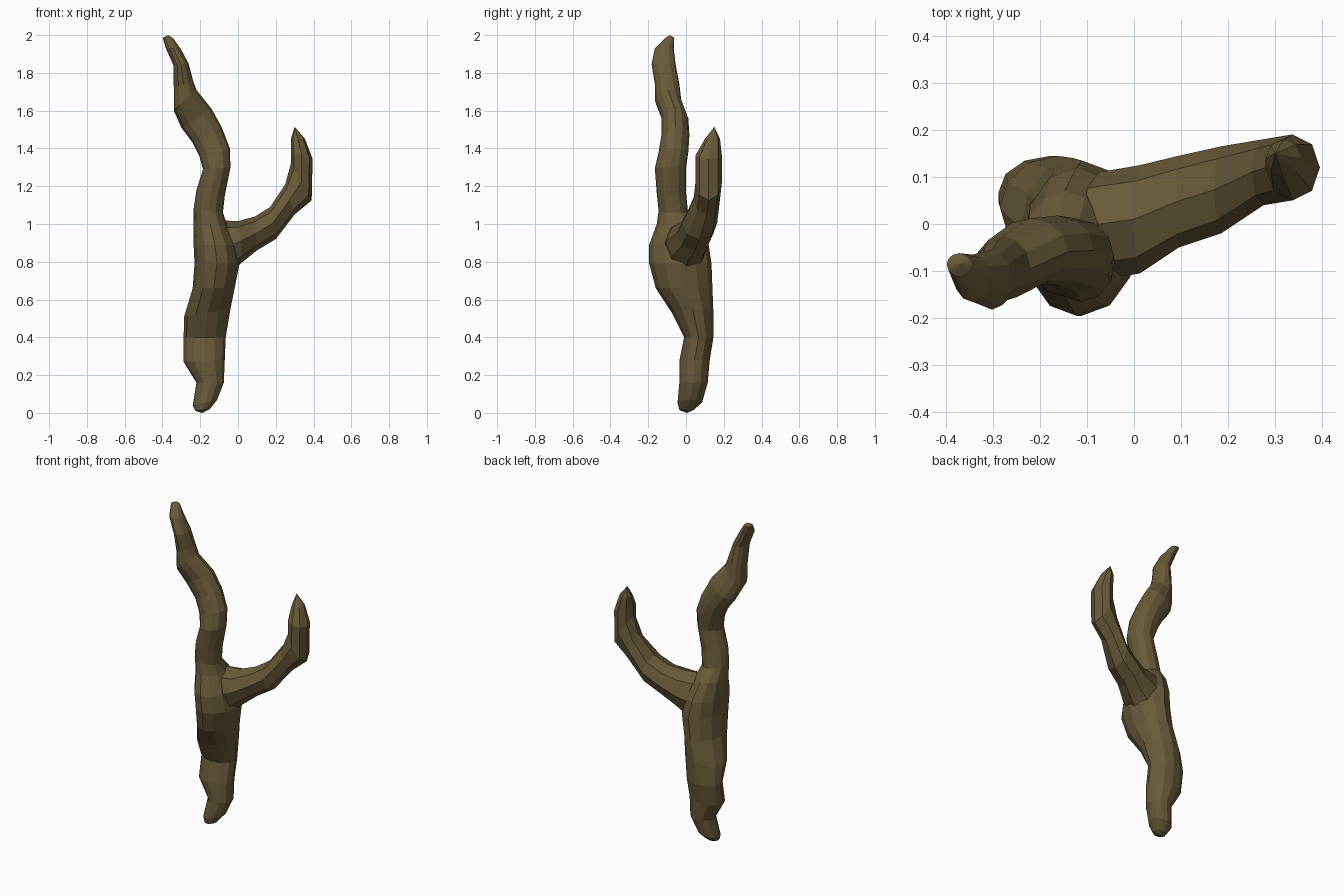
import bpy, bmesh, math
from mathutils import Vector

bark = bpy.data.materials.new("olive brown bark")
bark.diffuse_color = (0.14, 0.105, 0.042, 1)


def limb(name, rings, sides, start=None, end=None):
    """Loft of elliptical rings: (left x, left z, right x, right z, y min, y max)."""
    bm = bmesh.new()
    loops = []
    for lx, lz, rx, rz, y0, y1 in rings:
        c = Vector(((lx + rx) / 2, (y0 + y1) / 2, (lz + rz) / 2))
        u = Vector(((rx - lx) / 2, 0, (rz - lz) / 2))
        v = Vector((0, (y1 - y0) / 2, 0))
        loops.append([bm.verts.new(c + u * math.cos(a) + v * math.sin(a))
                      for a in (2 * math.pi * i / sides for i in range(sides))])
    for a, b in zip(loops, loops[1:]):
        for i in range(sides):
            j = (i + 1) % sides
            bm.faces.new((a[i], a[j], b[j], b[i]))
    for loop, tip in ((loops[0], start), (loops[-1], end)):
        if tip:
            t = bm.verts.new(tip)
            for i in range(sides):
                bm.faces.new((loop[i], loop[(i + 1) % sides], t))
    bmesh.ops.recalc_face_normals(bm, faces=bm.faces)
    mesh = bpy.data.meshes.new(name)
    bm.to_mesh(mesh)
    bm.free()
    mesh.materials.append(bark)
    bpy.context.collection.objects.link(bpy.data.objects.new(name, mesh))


# Trunk: knobbly and swelling at the fork, then snaking up to a thin tip
limb("trunk", [
    (-.225, .01, -.150, .02, -.035, .04),
    (-.240, .04, -.110, .07, -.045, .085),
    (-.220, .16, -.075, .16, -.035, .115),
    (-.288, .27, -.070, .28, -.035, .125),
    (-.288, .40, -.065, .40, -.010, .145),
    (-.285, .51, -.040, .55, -.075, .145),
    (-.240, .66, -.018, .66, -.160, .140),
    (-.230, .79, .008, .79, -.195, .135),
    (-.235, .89, -.010, .89, -.195, .120),
    (-.235, 1.0, -.060, 1.0, -.155, .070),
    (-.235, 1.08, -.080, 1.06, -.145, .010),
    (-.220, 1.18, -.070, 1.15, -.155, .0),
    (-.185, 1.29, -.040, 1.30, -.165, .0),
    (-.205, 1.36, -.043, 1.40, -.145, .012),
    (-.240, 1.43, -.085, 1.51, -.130, .018),
    (-.300, 1.51, -.140, 1.61, -.130, .012),
    (-.340, 1.60, -.220, 1.71, -.165, -.025),
    (-.340, 1.72, -.238, 1.76, -.165, -.035),
    (-.342, 1.84, -.262, 1.85, -.182, -.055),
    (-.382, 1.93, -.305, 1.93, -.165, -.065),
    (-.398, 1.985, -.345, 1.985, -.110, -.062),
], 12, start=(-.19, .005, 0), end=(-.37, -.085, 2))

# Side branch: sweeps out and bends upward to a point
limb("side_branch", [
    (-.11, 1.02, -.04, .74, -.12, .110),
    (0, 1.015, .025, .80, -.105, .125),
    (.09, 1.04, .10, .86, -.05, .145),
    (.17, 1.09, .20, .92, -.02, .165),
    (.25, 1.21, .30, 1.05, .04, .180),
    (.28, 1.32, .39, 1.125, .05, .190),
    (.28, 1.38, .395, 1.345, .05, .190),
    (.28, 1.45, .355, 1.45, .10, .180),
], 8, end=(.30, .15, 1.515))
